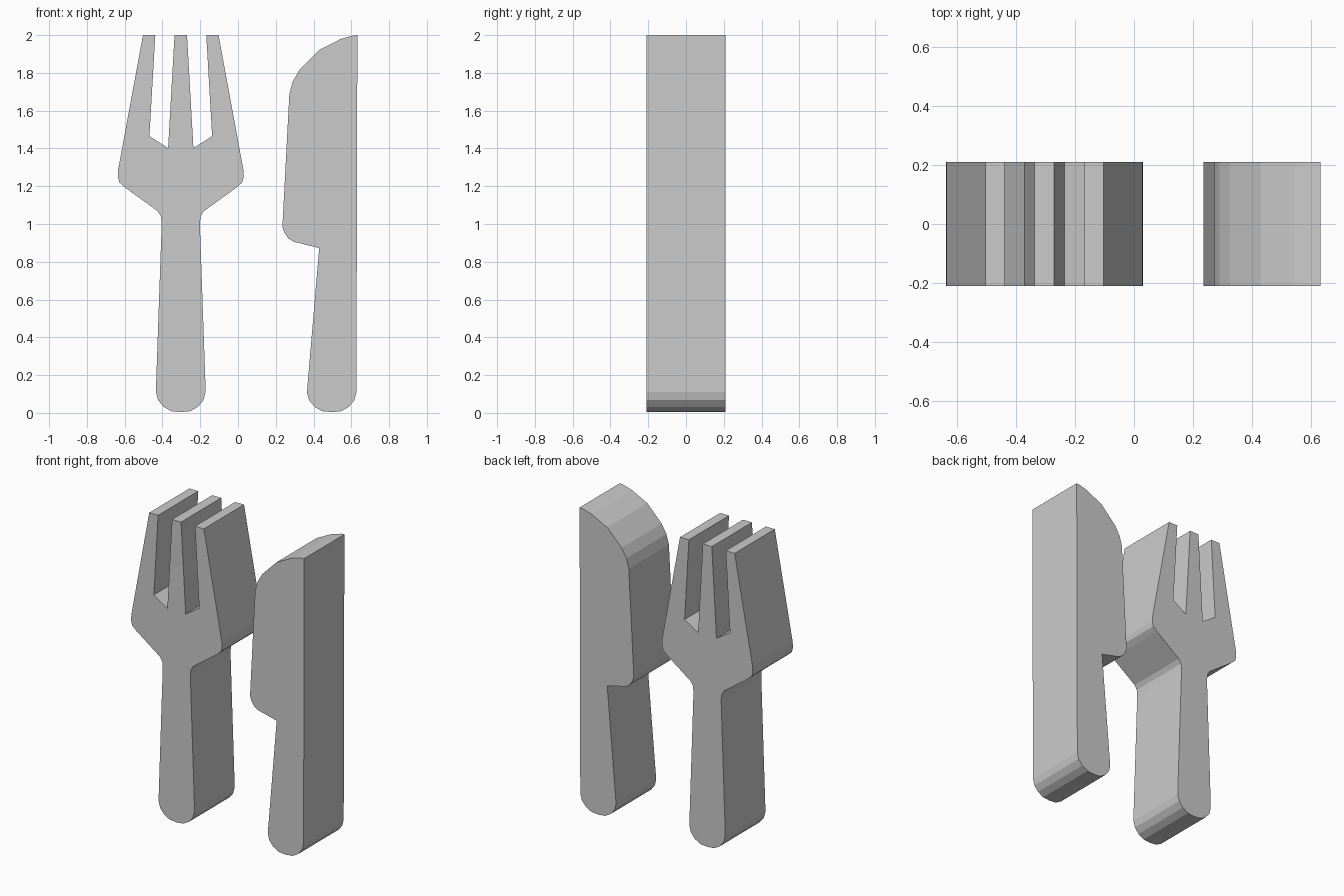
import bpy
import bmesh

cube = bpy.data.objects.get("Cube")
if cube:
    bpy.data.objects.remove(cube, do_unlink=True)

DEPTH = 0.42

# Single plain grey
grey = bpy.data.materials.new("plain grey")
grey.use_nodes = True
colour = (0.6, 0.6, 0.6, 1.0)
grey.diffuse_color = colour
grey.node_tree.nodes["Principled BSDF"].inputs["Base Color"].default_value = colour


def extrude_profile(name, outline):
    """Build a flat-sided slab from an outline in the x-z plane."""
    bm = bmesh.new()
    face = bm.faces.new([bm.verts.new((x, -DEPTH / 2, z)) for x, z in outline])
    result = bmesh.ops.extrude_face_region(bm, geom=[face])
    moved = [v for v in result["geom"] if isinstance(v, bmesh.types.BMVert)]
    bmesh.ops.translate(bm, verts=moved, vec=(0, DEPTH, 0))
    bmesh.ops.recalc_face_normals(bm, faces=bm.faces)
    mesh = bpy.data.meshes.new(name)
    bm.to_mesh(mesh)
    bm.free()
    mesh.materials.append(grey)
    obj = bpy.data.objects.new(name, mesh)
    bpy.context.collection.objects.link(obj)
    return obj


# Rounded end of a handle, from bottom centre outwards
round_end = [(0.05, 0.009), (0.091, 0.032), (0.12, 0.067), (0.131, 0.11)]

# Fork: half outline, mirrored about its own centre line
FORK_X = -0.303
fork_half = round_end + [
    (0.131, 0.14), (0.101, 1.0), (0.105, 1.04), (0.122, 1.068),   # handle and neck
    (0.295, 1.193), (0.325, 1.22), (0.333, 1.25), (0.331, 1.29),  # shoulder
    (0.2, 2.0), (0.135, 2.0),                                    # outer tine
    (0.166, 1.465), (0.067, 1.402), (0.033, 2.0),                # slot, middle tine
]
right_side = [(FORK_X + x, z) for x, z in fork_half]
left_side = [(FORK_X - x, z) for x, z in reversed(fork_half)]
extrude_profile("fork", [(FORK_X, 0.004)] + right_side + left_side)

# Knife: straight back, curved tip, stepped blade and rounded handle
KNIFE_X = 0.496
knife = [(KNIFE_X, 0.004)] + [(KNIFE_X + x, z) for x, z in round_end]
knife += [
    (0.632, 2.0), (0.61, 1.998), (0.545, 1.98), (0.43, 1.922),    # back and tip
    (0.325, 1.815), (0.29, 1.755), (0.272, 1.69),
    (0.235, 0.985), (0.245, 0.955), (0.265, 0.925), (0.295, 0.906),  # blade heel
    (0.43, 0.873),
]
knife += [(KNIFE_X - x, z) for x, z in reversed(round_end)]
extrude_profile("knife", knife)
